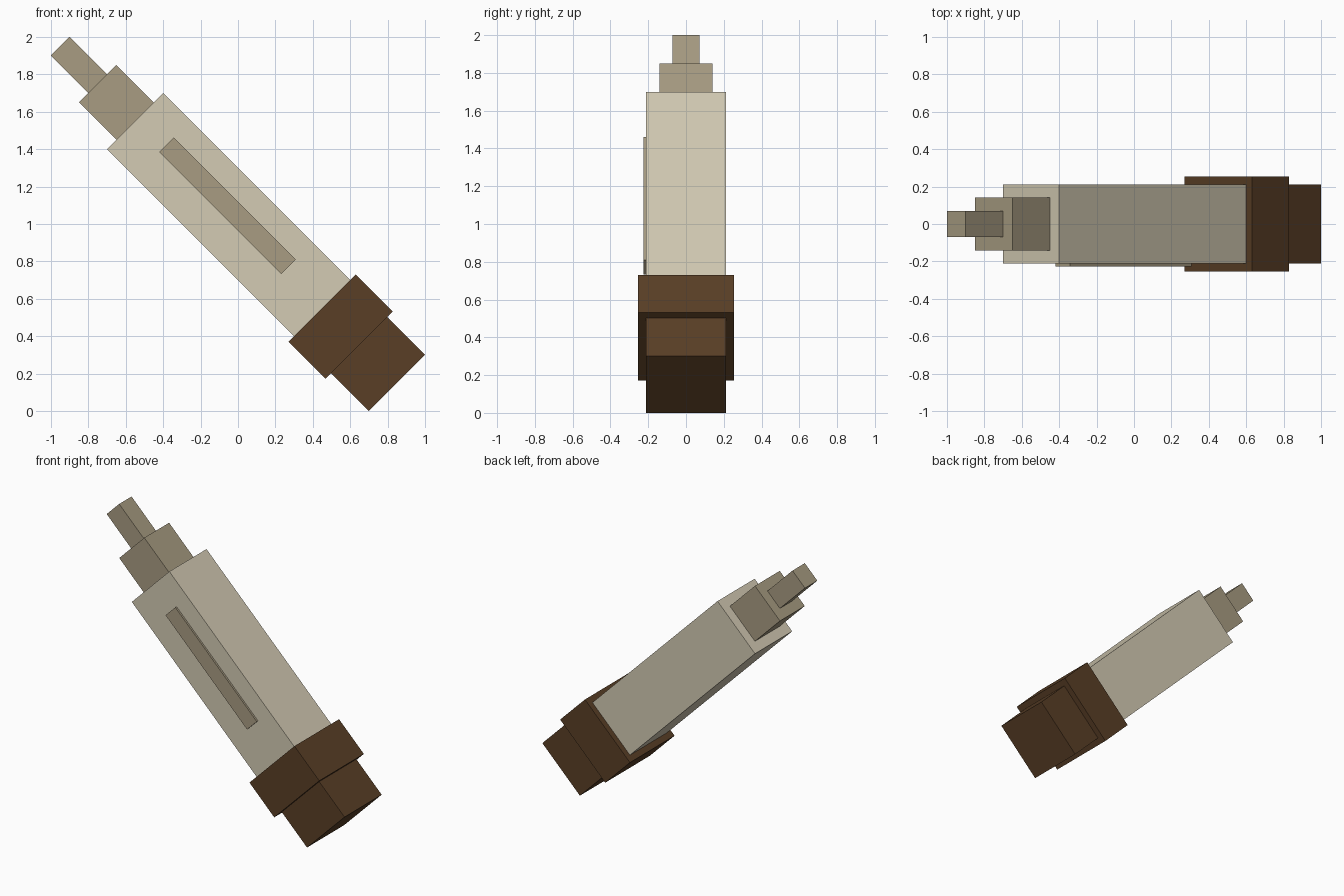
import bpy
import bmesh
import math
from mathutils import Matrix

cube = bpy.data.objects.get("Cube")
if cube:
    bpy.data.objects.remove(cube, do_unlink=True)


def linear(c):
    c /= 255
    return c / 12.92 if c <= 0.04045 else ((c + 0.055) / 1.055) ** 2.4


def make_material(name, rgb):
    mat = bpy.data.materials.new(name)
    mat.use_nodes = True
    colour = [linear(c) for c in rgb] + [1]
    mat.diffuse_color = colour
    mat.node_tree.nodes["Principled BSDF"].inputs["Base Color"].default_value = colour
    return mat


cream = make_material("cream", (212, 203, 180))
khaki = make_material("khaki", (168, 156, 130))
brown = make_material("dark brown", (90, 63, 38))

# The whole shaft leans 45 degrees toward -x
lean = Matrix.Translation((0, 0, 1)) @ Matrix.Rotation(math.radians(-45), 4, "Y")


def block(name, mat, low, high, width, depth, x=0, y=0):
    """Box lying along the shaft axis between the distances low and high."""
    bm = bmesh.new()
    shape = (Matrix.Translation((x, y, (low + high) / 2))
             @ Matrix.Diagonal((width, depth, high - low, 1)))
    bmesh.ops.create_cube(bm, size=1, matrix=lean @ shape)
    mesh = bpy.data.meshes.new(name)
    bm.to_mesh(mesh)
    bm.free()
    mesh.materials.append(mat)
    obj = bpy.data.objects.new(name, mesh)
    bpy.context.collection.objects.link(obj)


# Stacked square sections, bottom to tip
block("base_cap", brown, -1.202, -0.916, 0.424, 0.424)
block("collar", brown, -0.916, -0.636, 0.509, 0.509)
block("body", cream, -0.636, 0.778, 0.424, 0.424)
block("neck", khaki, 0.778, 1.061, 0.283, 0.283)
block("tip", khaki, 1.061, 1.344, 0.141, 0.141)

# Raised strip on the front of the body
block("front_strip", khaki, -0.352, 0.569, 0.11, 0.03, x=0.029, y=-0.211)
